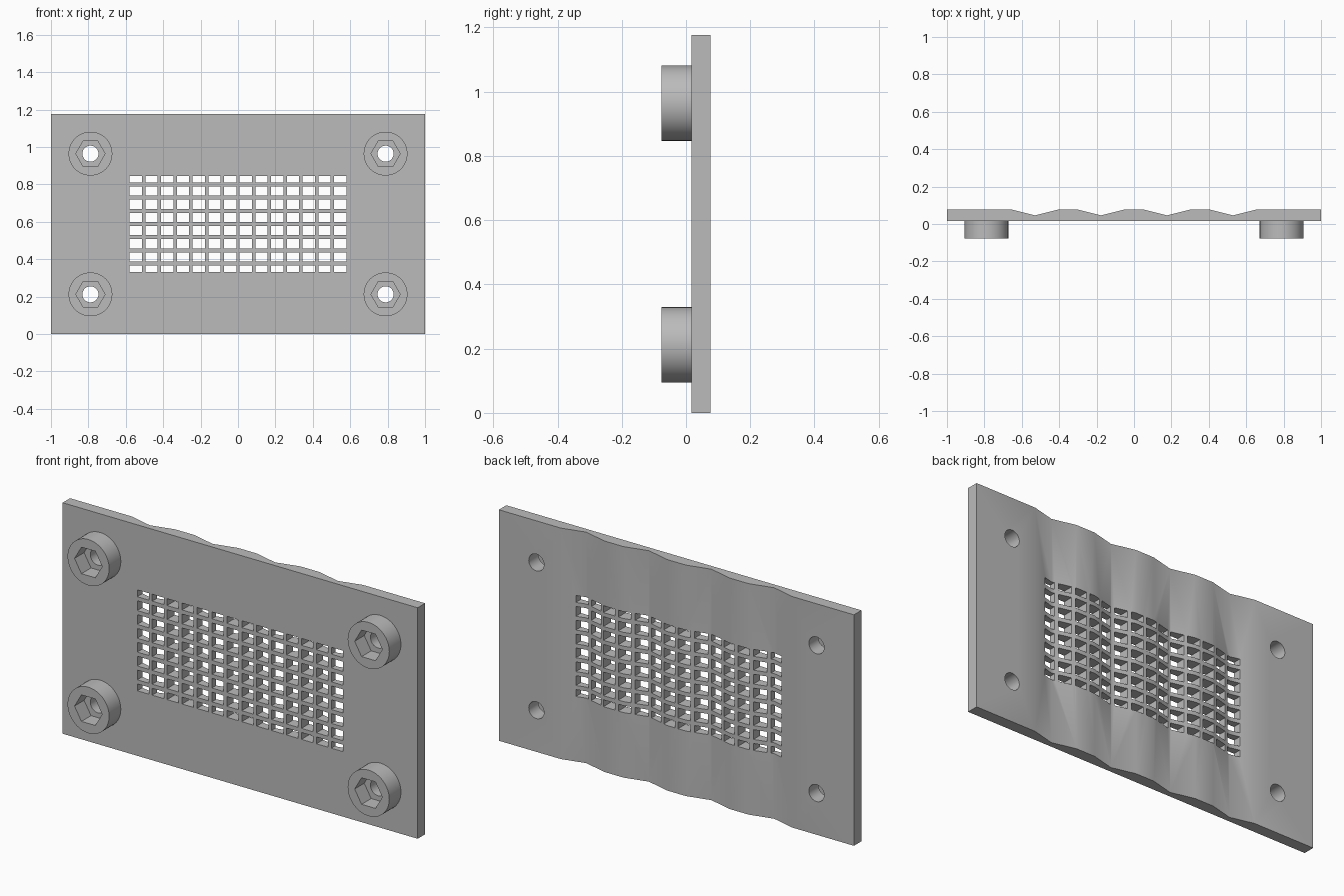
import bpy, bmesh, math
from mathutils import Matrix, Vector

cube = bpy.data.objects.get("Cube")
if cube:
    bpy.data.objects.remove(cube)

# Main dimensions
HEIGHT = 1.176
MID = HEIGHT / 2
FRONT, FACE, BACK, DIP = -0.077, 0.017, 0.077, 0.046
CORNERS = [(sx * 0.789, MID + sz * 0.376) for sx in (-1, 1) for sz in (-1, 1)]

grey = bpy.data.materials.new("plain grey")
grey.use_nodes = True
colour = (0.5, 0.5, 0.5, 1)
grey.diffuse_color = colour
grey.node_tree.nodes["Principled BSDF"].inputs["Base Color"].default_value = colour


def make_object(name, bm, cutter=False):
    bmesh.ops.recalc_face_normals(bm, faces=bm.faces)
    mesh = bpy.data.meshes.new(name)
    bm.to_mesh(mesh)
    bm.free()
    mesh.materials.append(grey)
    obj = bpy.data.objects.new(name, mesh)
    bpy.context.collection.objects.link(obj)
    obj.hide_render = cutter
    return obj


def add_rod(bm, x, z, radius, y0, y1, sides):
    """Prism along y with a corner pointing up."""
    place = (Matrix.Translation((x, (y0 + y1) / 2, z))
             @ Matrix.Rotation(math.pi / 2, 4, 'X')
             @ Matrix.Rotation(math.pi / 2, 4, 'Z'))
    bmesh.ops.create_cone(bm, cap_ends=True, segments=sides, radius1=radius,
                          radius2=radius, depth=y1 - y0, matrix=place)


def cut(obj, cutter):
    mod = obj.modifiers.new("cut", 'BOOLEAN')
    mod.operation = 'DIFFERENCE'
    mod.solver = 'EXACT'
    mod.object = cutter
    bpy.context.view_layer.objects.active = obj
    bpy.ops.object.modifier_apply(modifier=mod.name)
    bpy.data.objects.remove(cutter)


def smooth(obj):
    bpy.ops.object.select_all(action='DESELECT')
    obj.select_set(True)
    bpy.context.view_layer.objects.active = obj
    bpy.ops.object.shade_smooth_by_angle(angle=math.radians(30))


# Plate: flat front, four shallow vertical valleys in the back
profile = [(-1, FACE), (1, FACE), (1, BACK)]
for valley in (0.529, 0.176, -0.176, -0.529):
    profile += [(valley + 0.123, BACK), (valley, DIP), (valley - 0.123, BACK)]
profile.append((-1, BACK))
bm = bmesh.new()
base = bm.faces.new([bm.verts.new((x, y, 0)) for x, y in profile])
new = bmesh.ops.extrude_face_region(bm, geom=[base])["geom"]
bmesh.ops.translate(bm, vec=(0, 0, HEIGHT),
                    verts=[v for v in new if isinstance(v, bmesh.types.BMVert)])
plate = make_object("vented_plate", bm)

# Vent grid: outer rows are trimmed by the edge of the vent area
bm = bmesh.new()
for row in range(8):
    centre = (row - 3.5) * 0.0705
    low, high = max(centre - 0.0248, -0.257), min(centre + 0.0248, 0.257)
    for col in range(14):
        place = (Matrix.Translation(((col - 6.5) * 0.0841, 0.05, MID + (low + high) / 2))
                 @ Matrix.Diagonal(Vector((0.0655, 0.2, high - low, 1))))
        bmesh.ops.create_cube(bm, size=1, matrix=place)
# Screw holes through the plate
for x, z in CORNERS:
    add_rod(bm, x, z, 0.043, FACE - 0.1, BACK + 0.1, 32)
cut(plate, make_object("plate_cutter", bm, True))
smooth(plate)

# Bosses: round posts with a hexagonal nut pocket and a screw hole
for number, (x, z) in enumerate(CORNERS, 1):
    bm = bmesh.new()
    add_rod(bm, x, z, 0.117, FRONT, FACE, 64)
    boss = make_object(f"screw_boss_{number}", bm)
    for radius, end, sides in ((0.078, 0.0, 6), (0.043, FACE + 0.1, 32)):
        bm = bmesh.new()
        add_rod(bm, x, z, radius, FRONT - 0.1, end, sides)
        cut(boss, make_object("boss_cutter", bm, True))
    smooth(boss)
